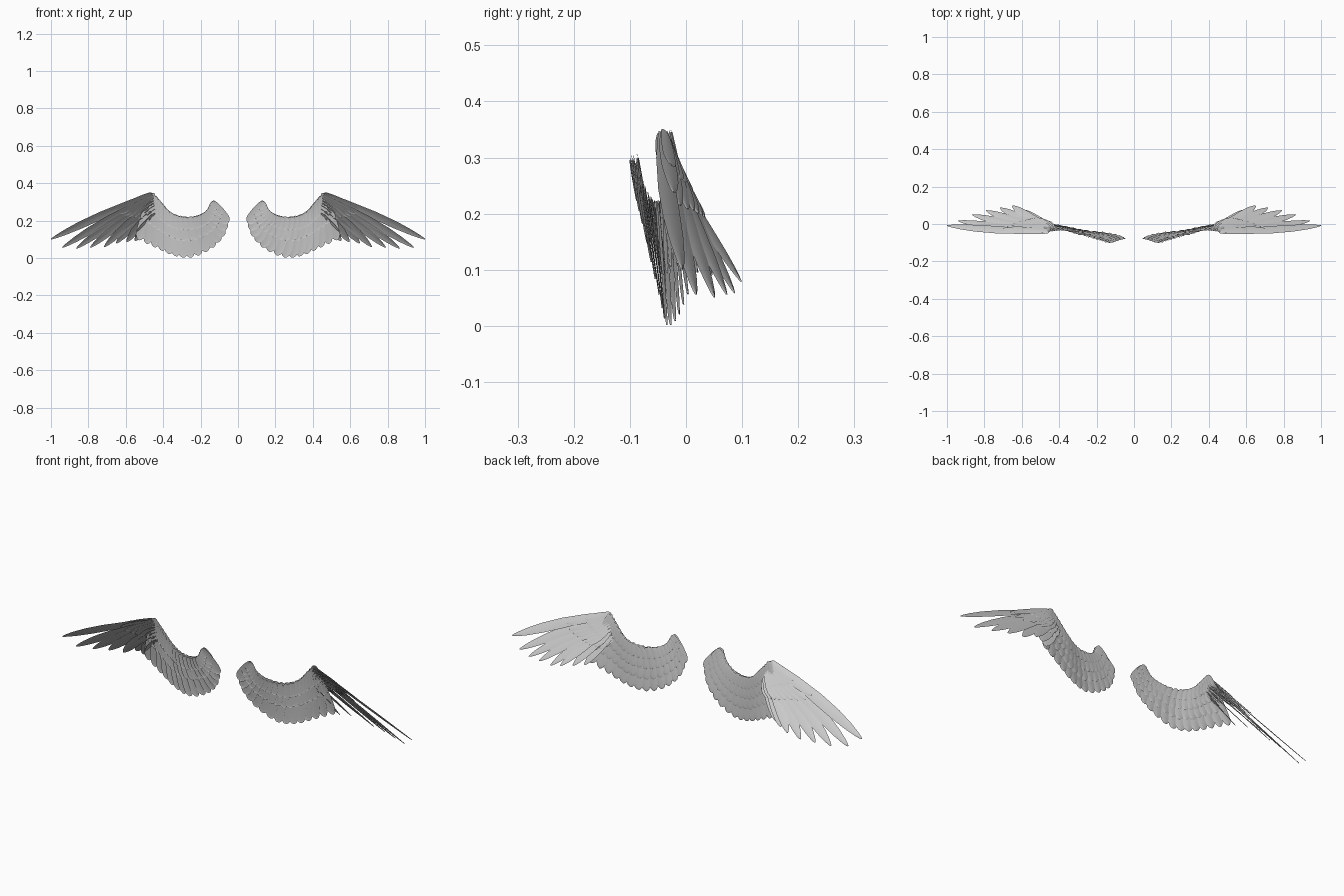
import bpy, bmesh, math, random
from mathutils import Vector, Matrix

if "Cube" in bpy.data.objects:
    bpy.data.objects.remove(bpy.data.objects["Cube"])

random.seed(4)

# Half-width profiles along a feather: (position, relative width)
ROUND = [(0, .4), (.06, .62), (.25, .85), (.5, .97), (.75, 1), (.88, .88), (.95, .62), (.985, .34), (1, .08)]
POINTED = [(0, .3), (.08, .5), (.25, .8), (.5, 1), (.7, .95), (.85, .7), (.94, .42), (.985, .2), (1, .04)]


def spline(points, t):
    """Catmull-Rom point at t in 0..1"""
    p = [Vector(q) for q in points]
    p = [2 * p[0] - p[1]] + p + [2 * p[-1] - p[-2]]
    s = min(max(t, 0), 1) * (len(points) - 1)
    i = min(int(s), len(points) - 2)
    f = s - i
    a, b, c, d = p[i:i + 4]
    return .5 * (2 * b + (c - a) * f + (2 * a - 5 * b + 4 * c - d) * f ** 2 + (3 * b - a - 3 * c + d) * f ** 3)


def add_feather(bm, root, tip, normal, half, profile, roll, bend=0.0):
    """Thin cambered blade with a raised centre line"""
    axis = tip - root
    d = axis.normalized()
    n = (normal - d * normal.dot(d)).normalized()
    n = Matrix.Rotation(roll, 3, d) @ n
    side = n.cross(d)
    rows = []
    for u, w in profile:
        c = root + axis * u - side * bend * math.sin(math.pi * u)
        row = []
        for k in (-1, -.5, 0, .5, 1):
            row.append(bm.verts.new(c + side * half * w * k + n * half * .08 * (1 - k * k)))
        rows.append(row)
    for a, b in zip(rows, rows[1:]):
        for k in range(4):
            bm.faces.new((a[k], a[k + 1], b[k + 1], b[k]))


def finish(bm, name):
    mesh = bpy.data.meshes.new(name)
    bm.to_mesh(mesh)
    bm.free()
    mesh.polygons.foreach_set("use_smooth", [True] * len(mesh.polygons))
    ob = bpy.data.objects.new(name, mesh)
    bpy.context.collection.objects.link(ob)
    mod = ob.modifiers.new("mirror", "MIRROR")
    mod.use_mirror_merge = False


def fan(name, roots, tips, count, length, half, profile, normal=None, offset=0.0, roll=0.1,
        t0=0.0, t1=1.0, bend=0.0):
    """Row of feathers spread between a root curve and a tip curve"""
    bm = bmesh.new()
    for i in range(count):
        t = t0 + (t1 - t0) * i / (count - 1)
        r, e = spline(roots, t), spline(tips, t)
        if normal:
            n = Vector(normal).normalized()
        else:
            m = lambda s: spline(roots, s) * .4 + spline(tips, s) * .6
            n = (m(min(t + .03, 1)) - m(max(t - .03, 0))).cross(r - e)
            n = (n if n.y > 0 else -n).normalized()
        ln = length * random.uniform(.97, 1.0) if length < 1 else 1
        o = n * offset
        add_feather(bm, r + o, r + (e - r) * ln + o, n, half, profile, roll, bend)
    finish(bm, name)


# Inner wing
arm = [(.14, -.095, .30), (.165, -.086, .255), (.22, -.07, .225), (.30, -.05, .22),
       (.37, -.03, .245), (.42, -.03, .30), (.455, -.035, .345)]
arm_tips = [(.055, -.075, .185), (.085, -.06, .105), (.155, -.045, .04), (.25, -.035, .002),
            (.34, -.018, .012), (.43, 0, .05), (.53, .02, .095)]
fan("secondary_feathers", arm, arm_tips, 15, 1, .029, ROUND)
fan("back_greater_coverts", arm, arm_tips, 16, .74, .026, ROUND, offset=.004, t0=.02)
fan("back_median_coverts", arm, arm_tips, 18, .5, .022, ROUND, offset=.007)
fan("back_lesser_coverts", arm, arm_tips, 20, .27, .018, ROUND, offset=.009)
fan("front_coverts", arm, arm_tips, 18, .6, .023, ROUND, offset=-.003)
fan("front_lesser_coverts", arm, arm_tips, 20, .33, .018, ROUND, offset=-.006)

# Outer wing
hand = [(.46, -.043, .342), (.455, -.04, .335), (.452, -.037, .325), (.45, -.034, .315),
        (.447, -.03, .30), (.443, -.027, .285), (.438, -.022, .265), (.43, -.02, .245)]
hand_tips = [(1.0, -.008, .10), (.94, .017, .055), (.865, .05, .05), (.79, .072, .055),
             (.715, .086, .058), (.65, .098, .078), (.595, .075, .085), (.55, .045, .09)]
N = (.2, .8, .56)
fan("primary_feathers", hand, hand_tips, 8, 1, .028, POINTED, N, bend=.008)
fan("primary_greater_coverts", hand, hand_tips, 9, .45, .023, POINTED, N, offset=.005)
fan("primary_lesser_coverts", hand, hand_tips, 9, .25, .018, ROUND, N, offset=.008)
fan("primary_under_coverts", hand, hand_tips, 9, .36, .021, POINTED, N, offset=-.004)
